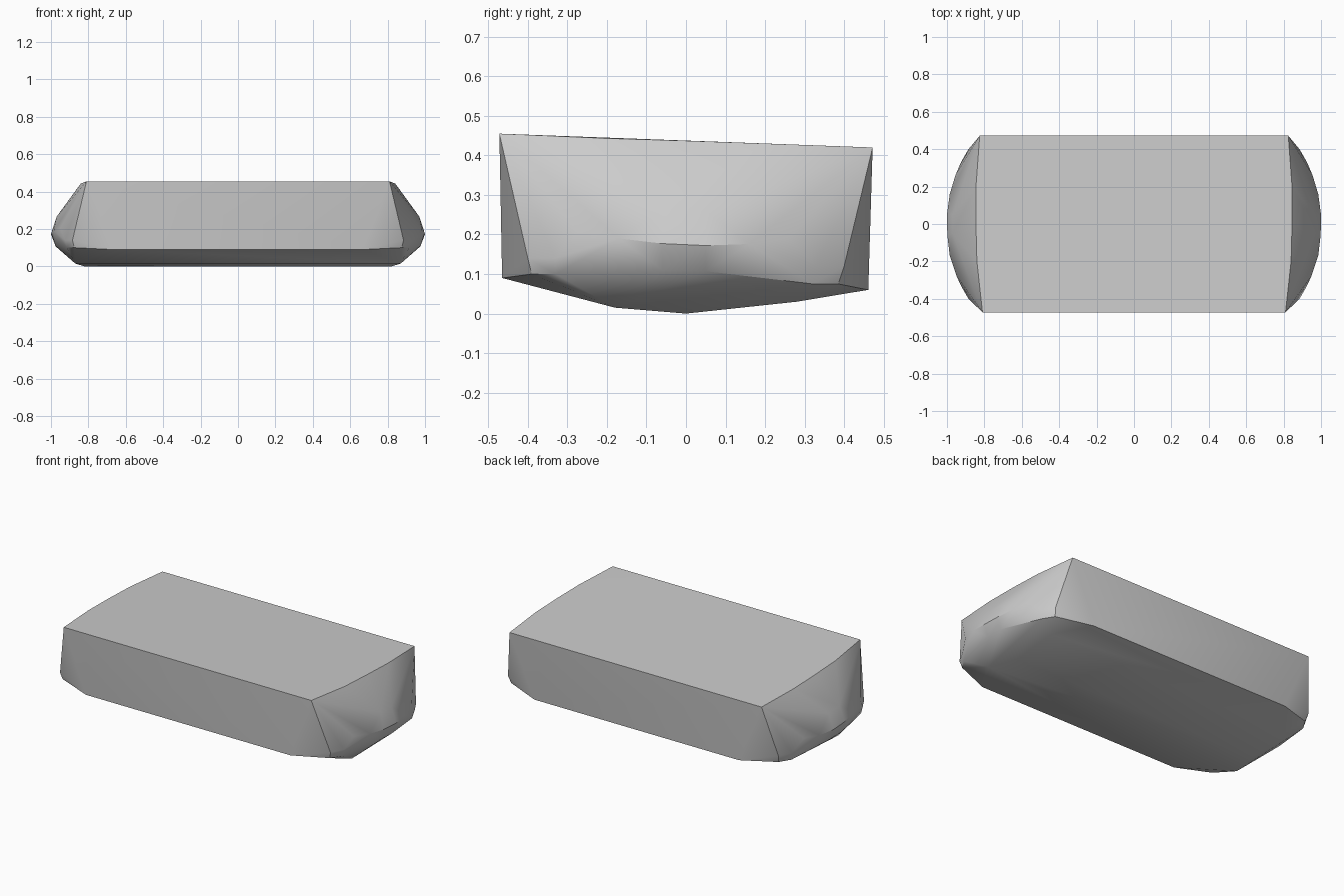
import bpy, bmesh, math

# Half of the faceted block (x > 0): each row is x, y, z
half = [
    # top panel outline, sloping down to the back
    (0.81, -0.472, 0.455), (0.84, -0.20, 0.443), (0.845, 0.0, 0.437),
    (0.845, 0.20, 0.43), (0.825, 0.472, 0.42),
    # front and back lower corners
    (0.67, -0.465, 0.09), (0.67, 0.461, 0.06),
    # keel along the bottom
    (0.87, -0.18, 0.015), (0.82, 0.0, 0.0), (0.82, 0.28, 0.03),
    # rounded end: corner facets
    (0.885, -0.40, 0.14), (0.875, -0.39, 0.10),
    (0.885, 0.40, 0.12), (0.875, 0.385, 0.075),
    (0.925, -0.33, 0.14), (0.915, -0.33, 0.10),
    (0.925, 0.33, 0.12), (0.915, 0.32, 0.075),
    # rounded end: bulging ridge
    (0.95, -0.275, 0.205), (0.985, -0.17, 0.19), (0.998, -0.06, 0.177),
    (1.0, 0.05, 0.172), (0.985, 0.16, 0.176), (0.955, 0.26, 0.19),
    # rounded end: upper and lower bulge
    (0.97, -0.05, 0.265), (0.97, 0.05, 0.26),
    (0.975, -0.06, 0.11), (0.975, 0.05, 0.107),
]

# Wrap the mirrored points in one convex skin
bm = bmesh.new()
for x, y, z in half:
    for s in (1, -1):
        bm.verts.new((s * x, y, z))
hull = bmesh.ops.convex_hull(bm, input=bm.verts[:])
loose = [v for v in bm.verts if not v.link_faces]
bmesh.ops.delete(bm, geom=loose, context='VERTS')
bmesh.ops.dissolve_limit(bm, angle_limit=math.radians(0.5),
                         verts=bm.verts[:], edges=bm.edges[:])
bmesh.ops.recalc_face_normals(bm, faces=bm.faces[:])

mesh = bpy.data.meshes.new("block")
bm.to_mesh(mesh)
bm.free()
block = bpy.data.objects.new("block", mesh)
bpy.context.collection.objects.link(block)

# Single plain grey
grey = bpy.data.materials.new("light grey")
grey.diffuse_color = (0.6, 0.6, 0.6, 1)
mesh.materials.append(grey)

# Soft facets on the ends, crisp main edges
bpy.context.view_layer.objects.active = block
block.select_set(True)
bpy.ops.object.shade_smooth_by_angle(angle=math.radians(30))
